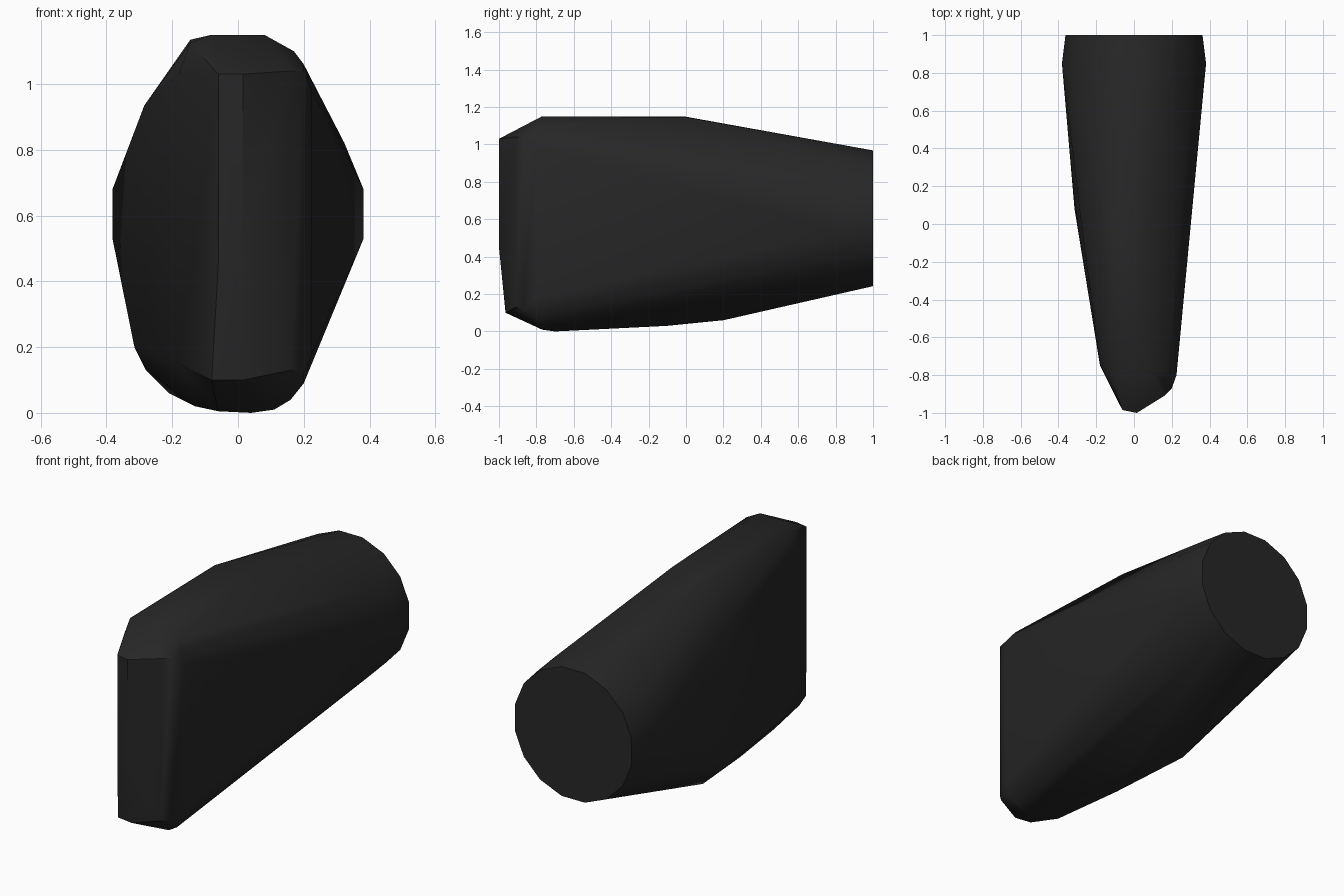
import bpy, bmesh
from math import sin, cos, pi, radians

if "Cube" in bpy.data.objects:
    bpy.data.objects.remove(bpy.data.objects["Cube"])

bm = bmesh.new()


def ring(y, r, z, sides=16):
    """Circle of points facing along y."""
    for i in range(sides):
        a = 2 * pi * (i + 0.5) / sides
        bm.verts.new((r * cos(a), y, z + r * sin(a)))


def column(x, y, *heights):
    """Points stacked above one another, forming an upright edge."""
    for z in heights:
        bm.verts.new((x, y, z))


# round rear socket with its slight lip
ring(1.0, 0.37, 0.605)
ring(0.85, 0.389, 0.605)

# narrow nose strip
column(0.015, -1.0, 0.45, 1.03)
column(-0.06, -0.985, 0.45, 1.03)
column(0.015, -0.965, 0.10)
column(-0.08, -0.95, 0.10)

# upright front edges, right (rounded) and left
column(0.16, -0.91, 0.13, 1.04)
column(0.20, -0.87, 0.12, 1.04)
column(0.225, -0.80, 0.18, 0.98)
column(0.20, -0.80, 0.09, 1.06)
column(-0.18, -0.75, 0.15, 1.03)

# top ridge
for x, y, z in ((-0.08, -0.77, 1.15), (0.08, -0.77, 1.15), (0.17, -0.78, 1.10),
                (-0.145, -0.75, 1.125), (-0.145, 0.0, 1.135),
                (-0.08, 0.0, 1.148), (0.08, 0.0, 1.146), (-0.285, 0.05, 0.935)):
    bm.verts.new((x, y, z))

# keel and bulging lower left edge
for x, y, z in ((0.16, -0.77, 0.04), (0.11, -0.77, 0.01), (0.04, -0.70, 0.0),
                (-0.06, -0.70, 0.005), (-0.04, -0.10, 0.03), (-0.13, -0.30, 0.02),
                (-0.21, 0.15, 0.06), (-0.10, 0.20, 0.06),
                (-0.28, 0.10, 0.13), (-0.315, 0.08, 0.20)):
    bm.verts.new((x, y, z))

# wrap the outline points in one tapered shell
res = bmesh.ops.convex_hull(bm, input=bm.verts[:])
junk = [v for v in bm.verts if not v.link_faces]
bmesh.ops.delete(bm, geom=junk, context='VERTS')
bmesh.ops.dissolve_limit(bm, angle_limit=radians(1), verts=bm.verts[:], edges=bm.edges[:])
bmesh.ops.recalc_face_normals(bm, faces=bm.faces[:])

mesh = bpy.data.meshes.new("tapered_housing")
bm.to_mesh(mesh)
bm.free()
housing = bpy.data.objects.new("tapered_housing", mesh)
bpy.context.collection.objects.link(housing)

# black plastic
mat = bpy.data.materials.new("black_plastic")
mat.diffuse_color = (0.02, 0.02, 0.02, 1)
mat.use_nodes = True
mat.node_tree.nodes["Principled BSDF"].inputs["Base Color"].default_value = mat.diffuse_color
mesh.materials.append(mat)

# smooth flanks, crisp rear rim and nose
bpy.context.view_layer.objects.active = housing
housing.select_set(True)
bpy.ops.object.shade_smooth_by_angle(angle=radians(35))
